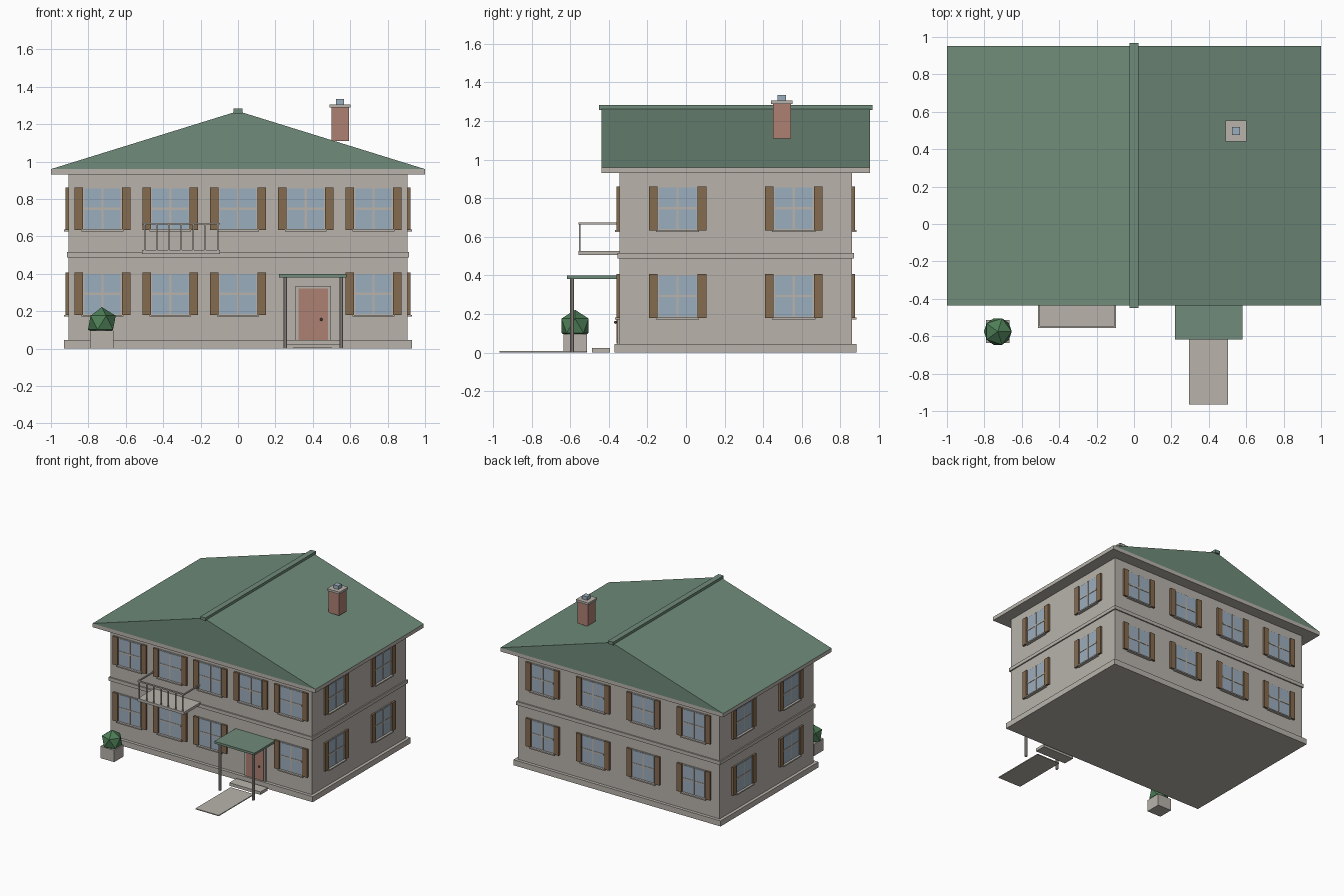
import bpy, bmesh, math
from mathutils import Matrix, Vector

if "Cube" in bpy.data.objects:
    bpy.data.objects.remove(bpy.data.objects["Cube"])


def material(name, rgb):
    m = bpy.data.materials.new(name)
    m.diffuse_color = (*rgb, 1)
    m.use_nodes = True
    m.node_tree.nodes["Principled BSDF"].inputs["Base Color"].default_value = m.diffuse_color
    return m


STONE = material("warm grey stone", (0.48, 0.45, 0.41))
GREEN = material("roof green", (0.16, 0.26, 0.195))
BROWN = material("shutter brown", (0.235, 0.147, 0.08))
BRICK = material("brick red", (0.42, 0.215, 0.17))
GLASS = material("glass blue", (0.33, 0.42, 0.51))
LEAF = material("leaf green", (0.075, 0.21, 0.095))
DARK = material("dark bronze", (0.07, 0.05, 0.04))


def finish(name, bm, mat):
    me = bpy.data.meshes.new(name)
    bmesh.ops.recalc_face_normals(bm, faces=bm.faces)
    bm.to_mesh(me)
    bm.free()
    me.materials.append(mat)
    ob = bpy.data.objects.new(name, me)
    bpy.context.collection.objects.link(ob)
    return ob


def boxes(name, mat, items):
    """Items are ((x0, x1, y0, y1, z0, z1), matrix) or plain bounds."""
    bm = bmesh.new()
    for it in items:
        b, mw = it if len(it) == 2 else (it, Matrix())
        c = Vector(((b[0] + b[1]) / 2, (b[2] + b[3]) / 2, (b[4] + b[5]) / 2))
        s = Matrix.Diagonal((b[1] - b[0], b[3] - b[2], b[5] - b[4], 1))
        bmesh.ops.create_cube(bm, size=1, matrix=mw @ Matrix.Translation(c) @ s)
    return finish(name, bm, mat)


# House walls, plinth and floor band
X, Y0, Y1 = 0.905, -0.345, 0.86
YC, YH = (Y0 + Y1) / 2, (Y1 - Y0) / 2


def around(d, z0, z1):
    return (-X - d, X + d, Y0 - d, Y1 + d, z0, z1)


boxes("walls", STONE, [around(0, 0.02, 0.94)])
boxes("plinth", STONE, [around(0.025, 0, 0.045)])
boxes("floor_band", STONE, [around(0.01, 0.488, 0.516)])

# Gable roof on an eave slab
R0, R1 = -0.437, 0.953
boxes("eaves", STONE, [(-1, 1, R0, R1, 0.93, 0.96)])
bm = bmesh.new()
gable = bm.faces.new([bm.verts.new(p) for p in
                      ((-1, R0, 0.96), (1, R0, 0.96), (0, R0, 1.27))])
ext = bmesh.ops.extrude_face_region(bm, geom=[gable], use_keep_orig=True)
bmesh.ops.translate(bm, vec=(0, R1 - R0, 0),
                    verts=[v for v in ext["geom"] if isinstance(v, bmesh.types.BMVert)])
finish("roof", bm, GREEN)
boxes("ridge_cap", GREEN, [(-0.023, 0.023, -0.45, 0.967, 1.258, 1.283)])

# Chimney
CX, CY = 0.546, 0.497


def stack(name, mat, h, z0, z1):
    boxes(name, mat, [(CX - h, CX + h, CY - h, CY + h, z0, z1)])


stack("chimney", BRICK, 0.047, 1.11, 1.29)
stack("chimney_cap", STONE, 0.056, 1.289, 1.306)
stack("chimney_pot", GLASS, 0.022, 1.306, 1.334)

# Windows: local x runs along the wall, -y points outward
walls = [(0, Y0, 0, X, 5), (X, YC, 90, YH, 2), (0, Y1, 180, X, 4), (-X, YC, 270, YH, 2)]
frames, panes, bars, shutters, sills = [], [], [], [], []
for wx, wy, ang, half, n in walls:
    wall = Matrix.Translation((wx, wy, 0)) @ Matrix.Rotation(math.radians(ang), 4, 'Z')
    for i in range(n):
        u = ((i + 0.5) / n * 2 - 1) * half
        for z in (0.293, 0.748):
            if ang == 0 and i == 3 and z < 0.5:
                continue  # the door takes this bay
            m = wall @ Matrix.Translation((u, 0, z))
            frames.append(((-0.103, 0.103, -0.006, 0.005, -0.113, 0.113), m))
            panes.append(((-0.097, 0.097, -0.009, 0.004, -0.107, 0.107), m))
            bars.append(((-0.006, 0.006, -0.013, 0, -0.107, 0.107), m))
            bars.append(((-0.097, 0.097, -0.012, 0, -0.006, 0.006), m))
            sills.append(((-0.112, 0.112, -0.024, 0, -0.122, -0.112), m))
            for s in (-1, 1):
                a, b = sorted((s * 0.104, s * 0.149))
                shutters.append(((a, b, -0.016, 0, -0.114, 0.114), m))
boxes("window_frames", STONE, frames)
boxes("window_panes", GLASS, panes)
boxes("window_bars", STONE, bars)
boxes("window_sills", STONE, sills)
boxes("shutters", BROWN, shutters)

# Front door
DX = 0.402
boxes("door_frame", STONE, [(DX - 0.094, DX + 0.094, Y0 - 0.01, Y0, 0.045, 0.335)])
boxes("door", BRICK, [(DX - 0.078, DX + 0.078, Y0 - 0.014, Y0, 0.047, 0.322)])
bm = bmesh.new()
bmesh.ops.create_uvsphere(bm, u_segments=10, v_segments=6, radius=0.008,
                          matrix=Matrix.Translation((0.445, Y0 - 0.02, 0.157)))
finish("door_knob", bm, DARK)

# Porch canopy, posts, step and path
boxes("porch_canopy", GREEN, [(0.22, 0.58, -0.617, Y0, 0.381, 0.399)])
bm = bmesh.new()
for s in (-1, 1):
    bmesh.ops.create_cone(bm, cap_ends=True, segments=8, radius1=0.01, radius2=0.01,
                          depth=0.382,
                          matrix=Matrix.Translation((DX + s * 0.15, -0.59, 0.191)))
finish("porch_posts", bm, STONE)
boxes("door_step", STONE, [(DX - 0.14, DX + 0.14, -0.486, -0.394, 0, 0.024)])
boxes("path", STONE, [(0.294, 0.503, -0.966, -0.515, 0, 0.007)])

# Balcony with rails and balusters
BX, BH, BY = -0.304, 0.209, -0.556
boxes("balcony_floor", STONE, [(BX - BH, BX + BH, BY, Y0, 0.506, 0.527)])
rails = [(BX - BH, BX + BH, BY, BY + 0.01, 0.663, 0.673)]
for x in (BX - BH, BX + BH - 0.01):
    rails.append((x, x + 0.01, BY, Y0, 0.663, 0.673))
boxes("balcony_rails", STONE, rails)
boxes("balcony_balusters", STONE,
      [(x - 0.004, x + 0.004, BY + 0.001, BY + 0.009, 0.525, 0.665)
       for x in (BX + 0.065 * k for k in range(-3, 4))])

# Planter with a faceted bush
boxes("planter", STONE, [(-0.79, -0.666, -0.636, -0.514, 0, 0.096)])
bm = bmesh.new()
bmesh.ops.create_icosphere(bm, subdivisions=1, radius=0.083,
                           matrix=Matrix.Translation((-0.728, -0.575, 0.139)))
finish("bush", bm, LEAF)
